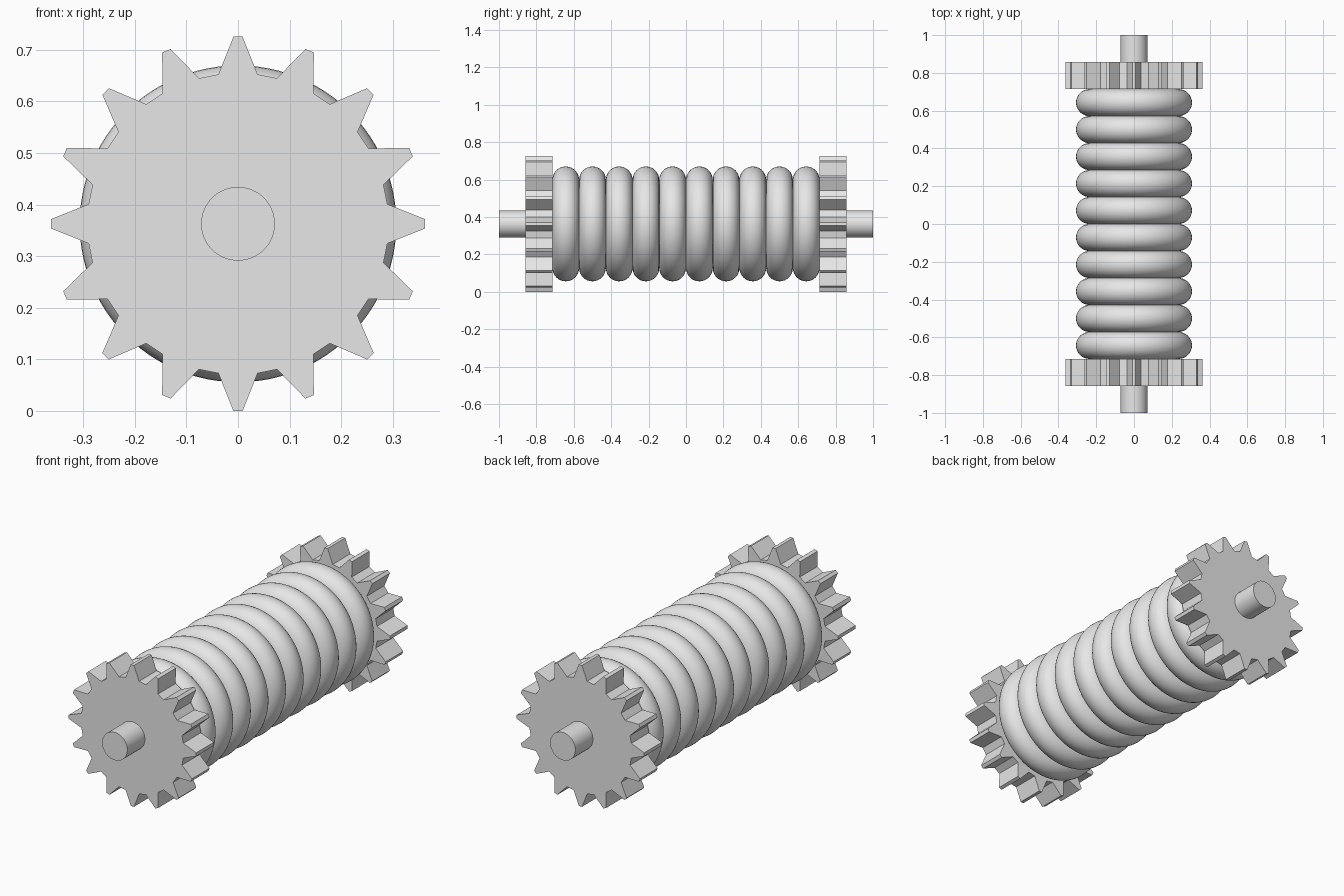
import bpy
import bmesh
from math import sin, cos, pi, radians

cube = bpy.data.objects.get("Cube")
if cube:
    bpy.data.objects.remove(cube, do_unlink=True)

UNIT = 1 / 14          # shaft radius and ring tube radius
TIP = 0.363            # gear tip radius
ROOT = 0.292           # gear root radius
AXIS_Z = TIP * cos(radians(1.4))
TEETH = 16
RINGS = 10

gray = bpy.data.materials.new("plain_gray")
gray.use_nodes = True
gray.diffuse_color = (0.8, 0.8, 0.8, 1)
gray.node_tree.nodes["Principled BSDF"].inputs["Base Color"].default_value = (0.8, 0.8, 0.8, 1)


def finish(obj, name, smooth):
    obj.name = name
    obj.data.materials.append(gray)
    if smooth:
        bpy.ops.object.shade_smooth_by_angle(angle=radians(35))


# Shaft running through the whole roller
bpy.ops.mesh.primitive_cylinder_add(vertices=64, radius=UNIT, depth=2,
                                    location=(0, 0, AXIS_Z), rotation=(pi / 2, 0, 0))
finish(bpy.context.object, "shaft", True)

# Row of touching rounded rings
for i in range(RINGS):
    y = (2 * i - RINGS + 1) * UNIT
    bpy.ops.mesh.primitive_torus_add(major_radius=0.307 - UNIT, minor_radius=UNIT,
                                     major_segments=96, minor_segments=32,
                                     location=(0, y, AXIS_Z), rotation=(pi / 2, 0, 0))
    finish(bpy.context.object, f"ring_{i + 1}", True)


# Toothed end wheels: outline extruded along the shaft
def gear(name, y_start):
    bm = bmesh.new()
    outline = []
    for t in range(TEETH):
        for offset, r in ((-7.5, ROOT), (-1.4, TIP), (1.4, TIP), (7.5, ROOT)):
            a = 2 * pi * t / TEETH + radians(offset)
            outline.append(bm.verts.new((r * sin(a), y_start, AXIS_Z + r * cos(a))))
    face = bm.faces.new(outline)
    grown = bmesh.ops.extrude_face_region(bm, geom=[face], use_keep_orig=True)
    moved = [v for v in grown["geom"] if isinstance(v, bmesh.types.BMVert)]
    bmesh.ops.translate(bm, verts=moved, vec=(0, 2 * UNIT, 0))
    bmesh.ops.recalc_face_normals(bm, faces=bm.faces)
    mesh = bpy.data.meshes.new(name)
    bm.to_mesh(mesh)
    bm.free()
    obj = bpy.data.objects.new(name, mesh)
    bpy.context.collection.objects.link(obj)
    finish(obj, name, False)


gear("front_gear", -12 * UNIT)
gear("back_gear", 10 * UNIT)
